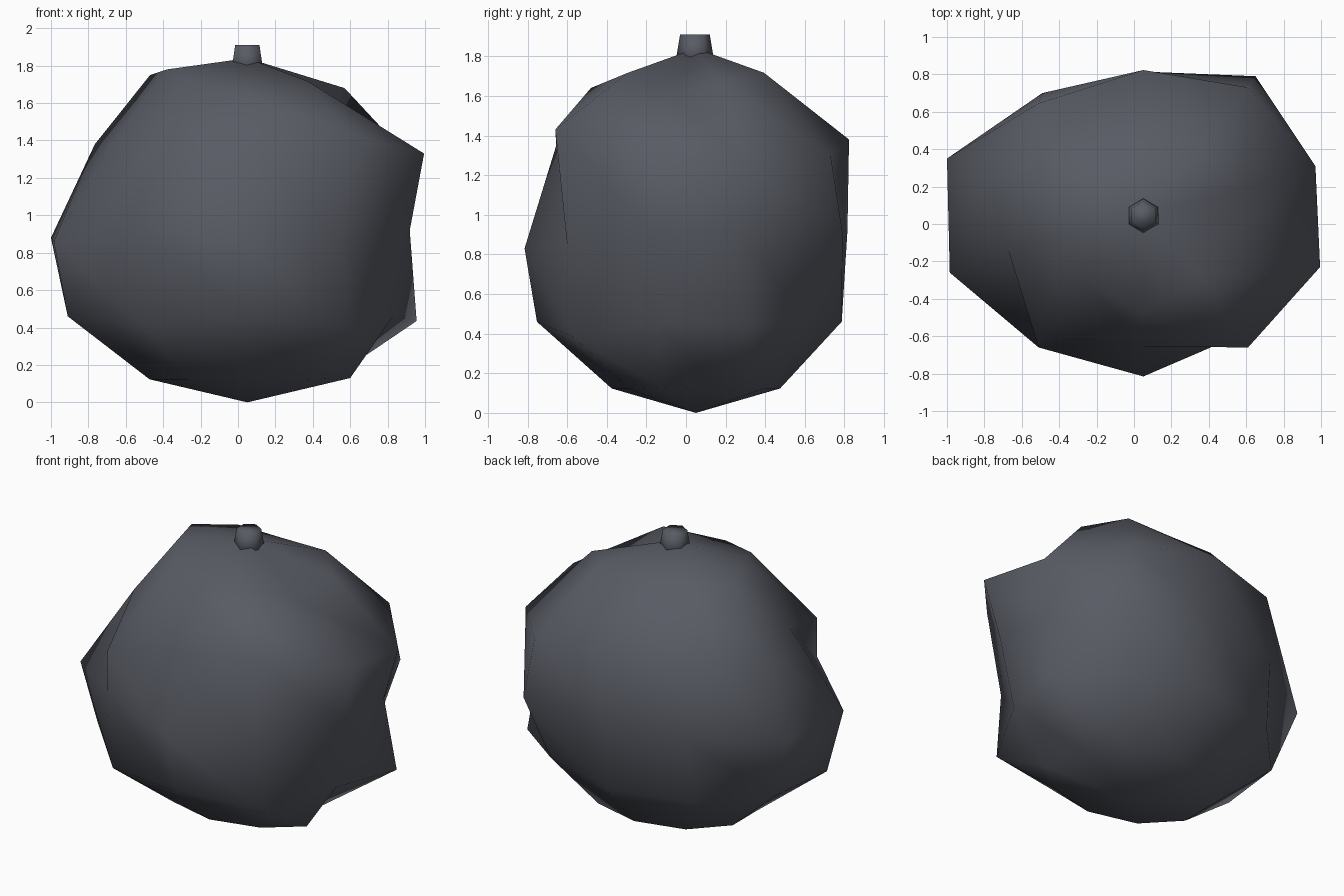
import bpy, bmesh
from math import sin, cos, pi, radians

cube = bpy.data.objects.get("Cube")
if cube:
    bpy.data.objects.remove(cube, do_unlink=True)

slate = bpy.data.materials.new("dark slate grey")
slate.use_nodes = True
colour = (0.098, 0.105, 0.127, 1)
slate.diffuse_color = colour
bsdf = next(n for n in slate.node_tree.nodes if n.type == 'BSDF_PRINCIPLED')
bsdf.inputs["Base Color"].default_value = colour
bsdf.inputs["Roughness"].default_value = 0.7

CENTRE = 0.05
HEIGHT = 1.84
RINGS, SEGMENTS = 6, 10

# Mild dents and bulges: ring from the bottom -> {segment: sideways scale}
spread = {
    1: {0: 0.85},
    2: {1: 0.94, 5: 1.06, 7: 1.09, 9: 0.86},
    3: {0: 0.81, 2: 0.9, 9: 0.83},
    4: {2: 1.05, 4: 0.9, 5: 0.8},
    5: {2: 0.8},
}
# Strongly displaced corners: ring -> {segment: position}
moved = {
    1: {9: (0.6, -0.13, 0.13)},
    2: {0: (0.955, 0.315, 0.435), 6: (-0.5, -0.61, 0.41),
        8: (0.61, -0.57, 0.385)},
    3: {1: (0.65, 0.79, 0.91), 3: (-0.49, 0.7, 0.9),
        4: (-1, 0.35, 0.88), 5: (-0.985, -0.26, 0.86),
        6: (-0.51, -0.66, 0.94), 7: (0.05, -0.815, 0.83),
        8: (0.55, -0.6, 0.85)},
    4: {0: (0.97, 0.31, 1.25), 1: (0.61, 0.73, 1.3),
        6: (-0.51, -0.66, 1.2), 7: (0.05, -0.655, 1.35),
        8: (0.61, -0.66, 1.43), 9: (0.995, -0.23, 1.33)},
    5: {0: (0.57, 0.18, 1.68), 4: (-0.47, 0.18, 1.75),
        5: (-0.38, -0.08, 1.78), 7: (0.04, -0.48, 1.64),
        9: (0.5, -0.08, 1.6)},
}


def add_object(name, bm):
    bmesh.ops.recalc_face_normals(bm, faces=bm.faces)
    for face in bm.faces:
        face.smooth = True
    mesh = bpy.data.meshes.new(name)
    bm.to_mesh(mesh)
    bm.free()
    mesh.materials.append(slate)
    obj = bpy.data.objects.new(name, mesh)
    bpy.context.collection.objects.link(obj)
    return obj


def body_corner(ring, seg):
    if seg in moved[ring]:
        return moved[ring][seg]
    tilt = pi * ring / RINGS
    turn = radians(18) + 2 * pi * seg / SEGMENTS
    out = sin(tilt) * spread[ring].get(seg, 1)
    return (CENTRE + 1.1 * out * cos(turn),
            CENTRE + 0.85 * out * sin(turn),
            HEIGHT / 2 * (1 - cos(tilt)))


# Lumpy body: triangulated rings closed by a fan at each pole
bm = bmesh.new()
rings = [[bm.verts.new(body_corner(ring, seg)) for seg in range(SEGMENTS)]
         for ring in range(1, RINGS)]
bottom = bm.verts.new((CENTRE, CENTRE, 0))
top = bm.verts.new((CENTRE, CENTRE, HEIGHT))
for seg in range(SEGMENTS):
    following = (seg + 1) % SEGMENTS
    bm.faces.new((bottom, rings[0][following], rings[0][seg]))
    bm.faces.new((top, rings[-1][seg], rings[-1][following]))
    for low, high in zip(rings, rings[1:]):
        bm.faces.new((low[seg], low[following], high[seg]))
        bm.faces.new((low[following], high[following], high[seg]))
add_object("body", bm)

# Short tapered six-sided stem
bm = bmesh.new()
bmesh.ops.create_cone(bm, cap_ends=True, segments=6,
                      radius1=0.1, radius2=0.075, depth=0.15)
stem = add_object("stem", bm)
stem.location = (CENTRE, CENTRE - 0.005, HEIGHT - 0.005)
